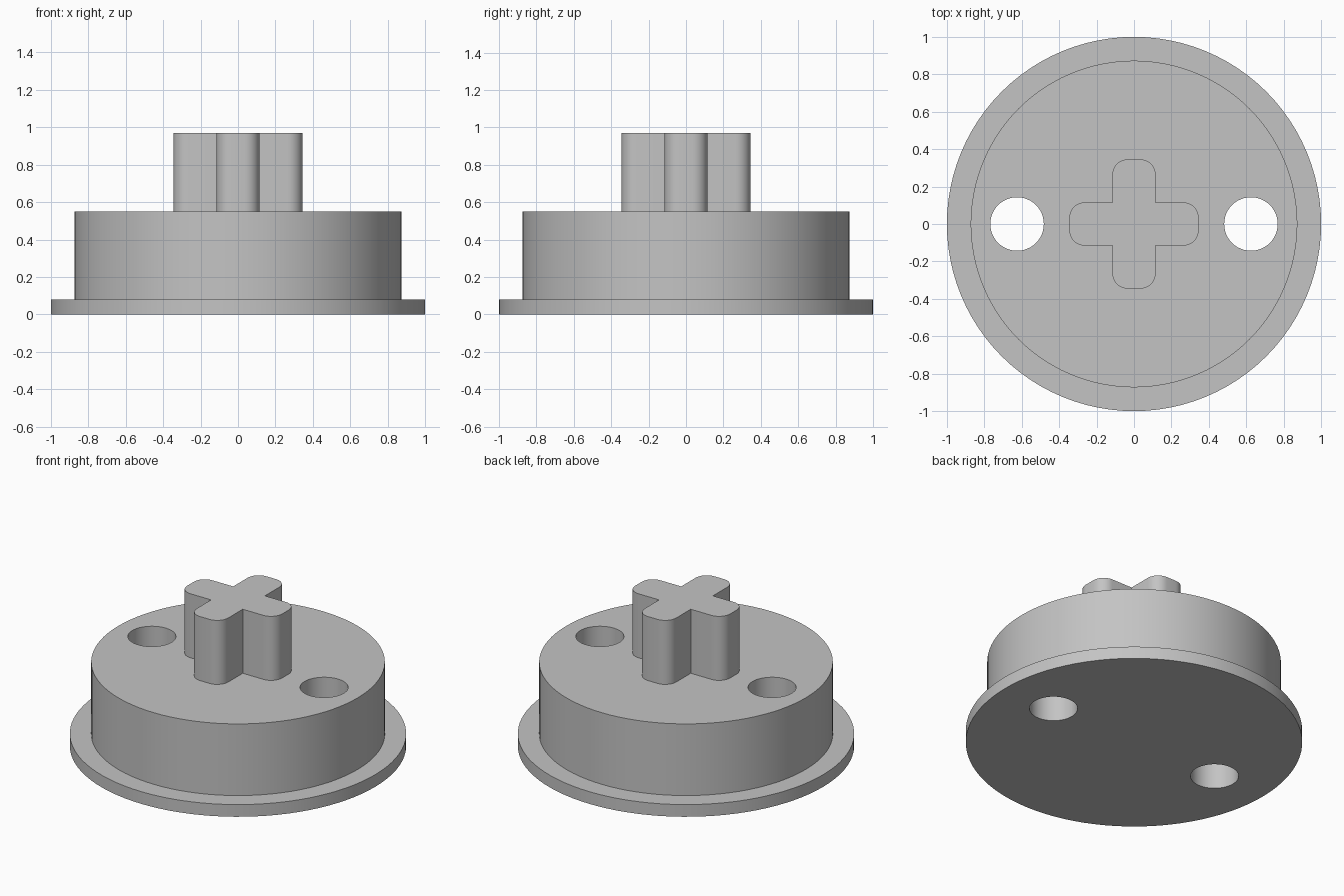
import bpy
import bmesh
from math import cos, sin, pi, radians

cube = bpy.data.objects.get("Cube")
if cube:
    bpy.data.objects.remove(cube, do_unlink=True)

grey = bpy.data.materials.new("plain grey")
grey.use_nodes = True
grey.diffuse_color = (0.55, 0.55, 0.55, 1)
grey.node_tree.nodes["Principled BSDF"].inputs["Base Color"].default_value = grey.diffuse_color


def arc(radius, start=0, sweep=2 * pi, steps=96, cx=0, cy=0):
    return [(cx + radius * cos(start + sweep * i / steps),
             cy + radius * sin(start + sweep * i / steps)) for i in range(steps)]


def stack(name, layers):
    """Join outlines of equal point count, from bottom to top, into a closed solid."""
    bm = bmesh.new()
    rings = [[bm.verts.new((x, y, z)) for x, y in outline] for outline, z in layers]
    for low, high in zip(rings, rings[1:]):
        for i in range(len(low)):
            j = (i + 1) % len(low)
            bm.faces.new((low[i], low[j], high[j], high[i]))
    bm.faces.new(rings[0][::-1])
    bm.faces.new(rings[-1])
    bmesh.ops.recalc_face_normals(bm, faces=bm.faces)
    mesh = bpy.data.meshes.new(name)
    bm.to_mesh(mesh)
    bm.free()
    mesh.materials.append(grey)
    obj = bpy.data.objects.new(name, mesh)
    bpy.context.collection.objects.link(obj)
    return obj


def activate(obj):
    bpy.ops.object.select_all(action="DESELECT")
    obj.select_set(True)
    bpy.context.view_layer.objects.active = obj


# Flanged round base
flange, drum = arc(1.0), arc(0.873)
base = stack("flanged_base", [(flange, 0), (flange, 0.08), (drum, 0.08), (drum, 0.55)])

# Two pin holes through the base
for side in (-1, 1):
    cutter = stack("hole_cutter", [(arc(0.143, steps=48, cx=side * 0.625), z) for z in (-0.1, 0.7)])
    cutter.hide_render = True
    activate(base)
    cut = base.modifiers.new("pin_hole", "BOOLEAN")
    cut.operation = "DIFFERENCE"
    cut.solver = "EXACT"
    cut.object = cutter
    bpy.ops.object.modifier_apply(modifier=cut.name)
    bpy.data.objects.remove(cutter, do_unlink=True)

# Cross-shaped post: one rounded arm, turned four times
half, reach, fillet, steps = 0.115, 0.345, 0.08, 8
arm = [(half, -half)]
for turn, side in ((-pi / 2, -1), (0, 1)):
    corner = arc(fillet, turn, pi / 2, steps, reach - fillet, side * (half - fillet))
    end = turn + pi / 2
    arm += corner + [(reach - fillet + fillet * cos(end),
                      side * (half - fillet) + fillet * sin(end))]
cross = []
for quarter in range(4):
    c, s = cos(quarter * pi / 2), sin(quarter * pi / 2)
    cross += [(x * c - y * s, x * s + y * c) for x, y in arm]
post = stack("cross_post", [(cross, 0.54), (cross, 0.97)])

for part in (base, post):
    activate(part)
    bpy.ops.object.shade_smooth_by_angle(angle=radians(30))
